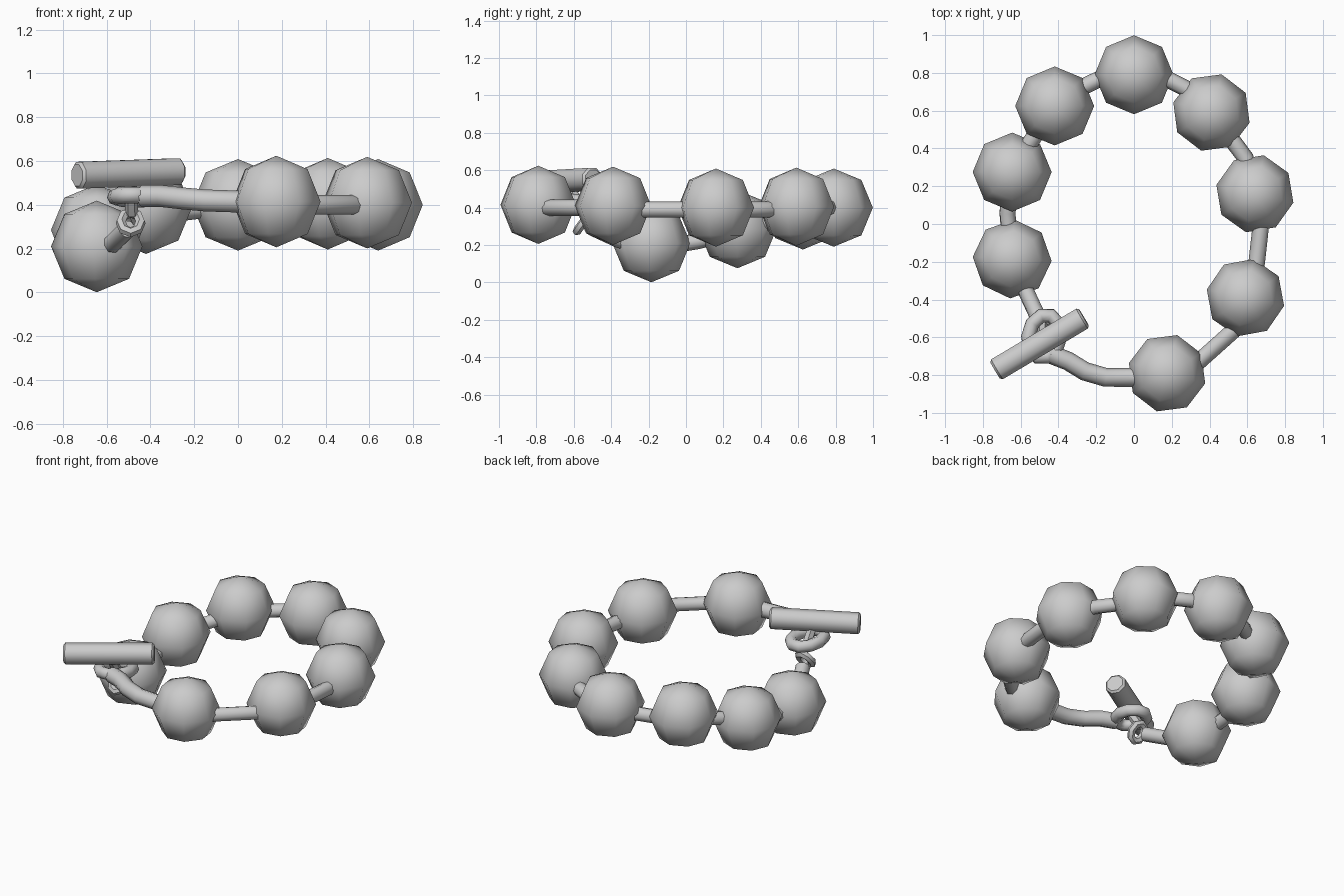
import bpy
from math import sin, cos, pi, radians
from mathutils import Vector, Matrix

if "Cube" in bpy.data.objects:
    bpy.data.objects.remove(bpy.data.objects["Cube"])


def finish(obj, name, angle):
    obj.name = name
    bpy.ops.object.select_all(action='DESELECT')
    obj.select_set(True)
    bpy.context.view_layer.objects.active = obj
    if obj.type == 'CURVE':
        bpy.ops.object.convert(target='MESH')
    bpy.ops.object.shade_smooth_by_angle(angle=radians(angle))


def tube(name, points, radius, closed=False, resolution=2):
    curve = bpy.data.curves.new(name, 'CURVE')
    curve.dimensions = '3D'
    curve.bevel_depth = radius
    curve.bevel_resolution = resolution
    curve.use_fill_caps = not closed
    spline = curve.splines.new('POLY')
    spline.points.add(len(points) - 1)
    for p, co in zip(spline.points, points):
        p.co = (*co, 1)
    spline.use_cyclic_u = closed
    obj = bpy.data.objects.new(name, curve)
    bpy.context.collection.objects.link(obj)
    finish(obj, name, 50)


def ellipse(center, u, v, n):
    c, u, v = Vector(center), Vector(u), Vector(v)
    return [c + u * cos(2 * pi * i / n) + v * sin(2 * pi * i / n) for i in range(n)]


# Beads: x, y, z, turn about z
beads = [(0.175, -0.79, 0.415, 30), (0.59, -0.39, 0.41, 33), (0.64, 0.16, 0.40, 32),
         (0.41, 0.59, 0.405, 30), (0.0, 0.79, 0.40, 0), (-0.42, 0.625, 0.385, 0),
         (-0.645, 0.275, 0.285, 0), (-0.645, -0.185, 0.21, -3)]
for i, (x, y, z, turn) in enumerate(beads):
    bpy.ops.mesh.primitive_uv_sphere_add(segments=8, ring_count=4, radius=0.209,
                                         location=(x, y, z), rotation=(0, 0, radians(turn)))
    finish(bpy.context.object, f"bead_{i + 1}", 80)

# Cord running through the beads, from the ring to the toggle eye
tube("cord", [
    (-0.44, -0.69, 0.44), (-0.35, -0.725, 0.44), (-0.26, -0.78, 0.43), (-0.15, -0.812, 0.42),
    (0.0, -0.812, 0.415), (0.2, -0.79, 0.41)], 0.05)
tube("cord_body", [
    (0.2, -0.79, 0.40), (0.33, -0.74, 0.40), (0.52, -0.57, 0.40), (0.62, -0.39, 0.39),
    (0.65, -0.2, 0.39), (0.67, -0.02, 0.39), (0.64, 0.16, 0.39), (0.59, 0.35, 0.39),
    (0.53, 0.43, 0.39), (0.41, 0.59, 0.40), (0.27, 0.72, 0.40), (0.19, 0.76, 0.40),
    (0.0, 0.79, 0.40), (-0.18, 0.77, 0.38), (-0.26, 0.73, 0.37), (-0.42, 0.625, 0.36),
    (-0.55, 0.43, 0.32), (-0.645, 0.275, 0.27), (-0.67, 0.06, 0.22), (-0.665, 0.0, 0.21),
    (-0.645, -0.185, 0.2), (-0.57, -0.36, 0.225), (-0.505, -0.5, 0.29)], 0.044)

# Clasp ring
tube("clasp_ring", ellipse((-0.475, -0.595, 0.435), (0.085, 0, 0), (0.01, 0.115, -0.01), 10),
     0.038, closed=True)

# Small eye and post linking the cord to the toggle bar
tube("toggle_eye", ellipse((-0.49, -0.55, 0.32), (0.045, 0, 0), (0, 0.033, 0.045), 8),
     0.024, closed=True, resolution=1)
tube("toggle_post", [(-0.485, -0.53, 0.36), (-0.487, -0.58, 0.43), (-0.495, -0.635, 0.54)],
     0.03, resolution=1)

# Toggle bar with slightly narrowed ends
a, b = Vector((-0.735, -0.775, 0.535)), Vector((-0.265, -0.495, 0.552))
axis = b - a
bpy.ops.mesh.primitive_cylinder_add(vertices=8, radius=0.066, depth=axis.length)
bar = bpy.context.object
bar.data.transform(Matrix.Rotation(pi / 8, 4, 'Z'))
bar.matrix_world = Matrix.Translation((a + b) / 2) @ axis.to_track_quat('Z', 'Y').to_matrix().to_4x4()
bevel = bar.modifiers.new("end_bevel", 'BEVEL')
bevel.width = 0.012
bevel.segments = 1
bevel.limit_method = 'ANGLE'
bevel.angle_limit = radians(60)
finish(bar, "toggle_bar", 50)
